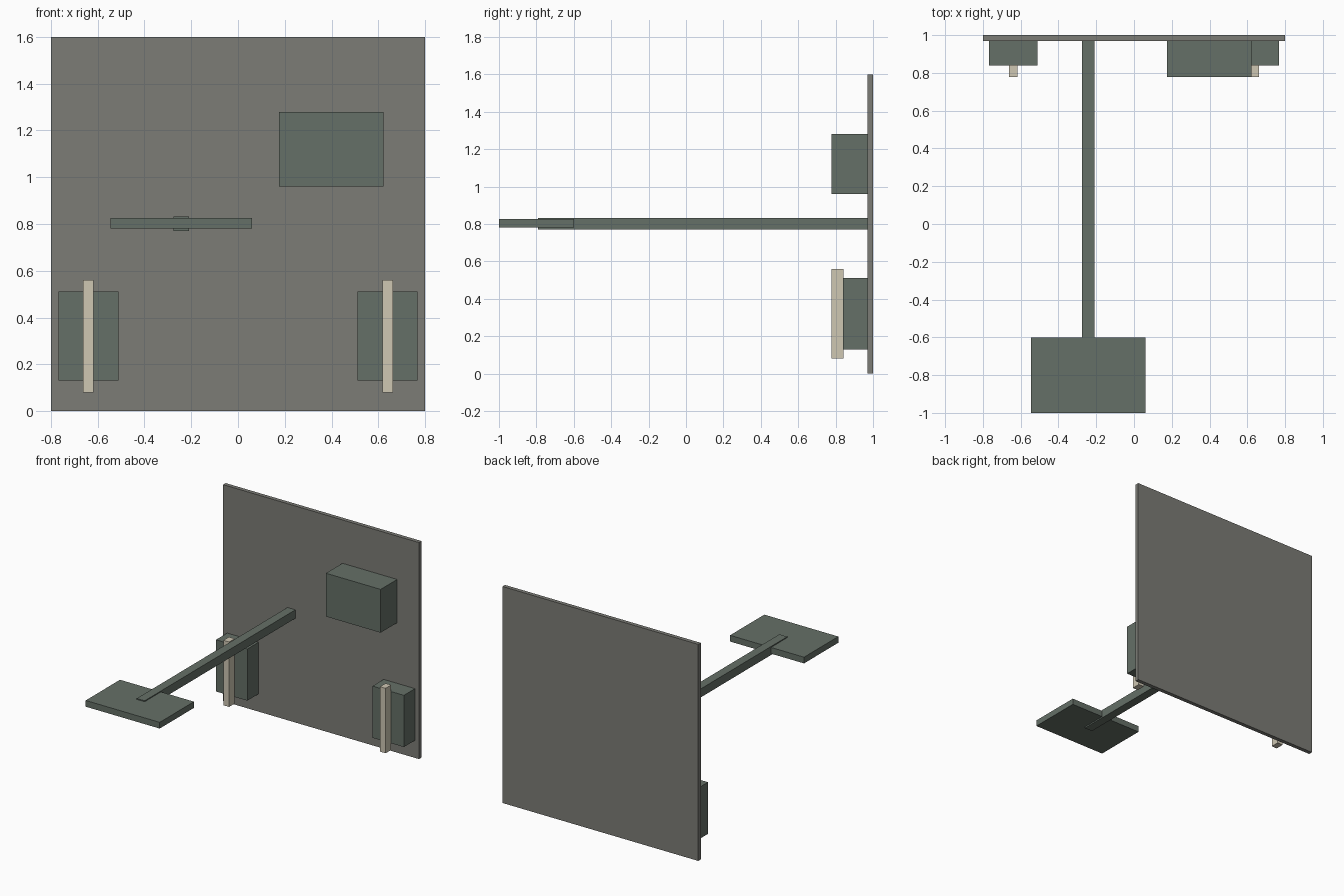
import bpy

if "Cube" in bpy.data.objects:
    bpy.data.objects.remove(bpy.data.objects["Cube"])


def material(name, rgb):
    m = bpy.data.materials.new(name)
    m.diffuse_color = (*rgb, 1)
    m.use_nodes = True
    m.node_tree.nodes["Principled BSDF"].inputs["Base Color"].default_value = m.diffuse_color
    return m


wall_grey = material("wall_grey", (0.2, 0.2, 0.18))
slate_green = material("slate_green", (0.13, 0.16, 0.135))
cream = material("cream", (0.62, 0.57, 0.45))


def box(name, lo, hi, mat):
    """Box spanning the corners lo and hi."""
    bpy.ops.mesh.primitive_cube_add(
        size=1, location=[(a + b) / 2 for a, b in zip(lo, hi)])
    ob = bpy.context.object
    ob.name = name
    ob.scale = [b - a for a, b in zip(lo, hi)]
    bpy.ops.object.transform_apply(location=False, rotation=False, scale=True)
    ob.data.materials.append(mat)
    return ob


# Upright back panel
box("back_panel", (-0.8, 0.97, 0), (0.8, 1.0, 1.6), wall_grey)

# Large upper block (set into the panel)
box("upper_block", (0.175, 0.777, 0.96), (0.622, 0.998, 1.28), slate_green)

# Long arm and the flat plate at its end
box("arm", (-0.275, -0.79, 0.77), (-0.21, 0.99, 0.833), slate_green)
box("end_plate", (-0.545, -1.0, 0.78), (0.06, -0.6, 0.826), slate_green)

# Pair of lower blocks, each with an upright bar in front
for side, x in (("left", -0.64), ("right", 0.64)):
    box(side + "_lower_block", (x - 0.128, 0.84, 0.13), (x + 0.128, 0.998, 0.512), slate_green)
    box(side + "_bar", (x - 0.023, 0.777, 0.08), (x + 0.023, 0.842, 0.56), cream)
